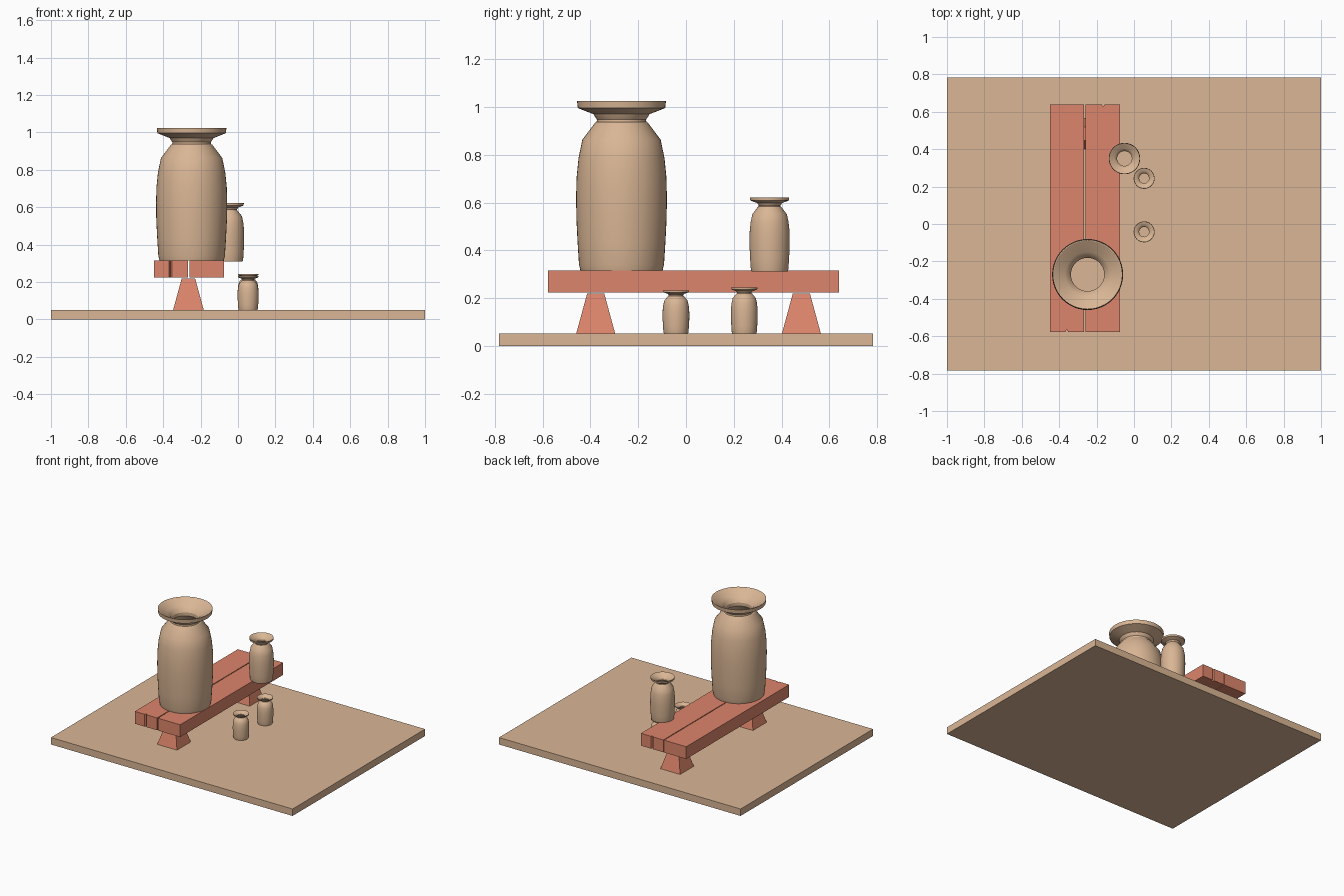
import bpy, bmesh, math

if "Cube" in bpy.data.objects:
    bpy.data.objects.remove(bpy.data.objects["Cube"])


def material(name, rgb):
    m = bpy.data.materials.new(name)
    m.diffuse_color = (*rgb, 1)
    m.use_nodes = True
    m.node_tree.nodes["Principled BSDF"].inputs["Base Color"].default_value = m.diffuse_color
    return m


CLAY = material("clay tan", (0.70, 0.468, 0.30))
WOOD = material("red wood", (0.72, 0.235, 0.147))


def make_object(name, bm, mat):
    bmesh.ops.recalc_face_normals(bm, faces=bm.faces)
    me = bpy.data.meshes.new(name)
    bm.to_mesh(me)
    bm.free()
    me.materials.append(mat)
    ob = bpy.data.objects.new(name, me)
    bpy.context.collection.objects.link(ob)
    return ob


def prism(name, outline, z0, z1, mat, top=None):
    """Closed solid between an outline at z0 and the same (or a top) outline at z1."""
    bm = bmesh.new()
    lo = [bm.verts.new((x, y, z0)) for x, y in outline]
    hi = [bm.verts.new((x, y, z1)) for x, y in (top or outline)]
    bm.faces.new(lo)
    bm.faces.new(hi)
    n = len(lo)
    for i in range(n):
        j = (i + 1) % n
        bm.faces.new((lo[i], lo[j], hi[j], hi[i]))
    return make_object(name, bm, mat)


def rect(cx, cy, hx, hy):
    return [(cx - hx, cy - hy), (cx + hx, cy - hy), (cx + hx, cy + hy), (cx - hx, cy + hy)]


# ground slab
prism("ground_slab", rect(0, 0, 1, 0.783), 0, 0.052, CLAY)

# bench: two planks, each with a small split notch in one end
Z0, Z1, YF, YB = 0.224, 0.316, -0.577, 0.64
prism("left_plank", [(-0.45, YF), (-0.368, YF), (-0.36, YF + 0.014), (-0.352, YF),
                     (-0.266, YF), (-0.266, YB), (-0.45, YB)], Z0, Z1, WOOD)
prism("right_plank", [(-0.26, YF), (-0.075, YF), (-0.075, YB), (-0.157, YB),
                      (-0.165, YB - 0.014), (-0.173, YB), (-0.26, YB)], Z0, Z1, WOOD)

# tapered bench feet
for name, y in (("front_foot", -0.378), ("back_foot", 0.483)):
    prism(name, rect(-0.265, y, 0.082, 0.082), 0.05, 0.219, WOOD,
          top=rect(-0.265, y, 0.036, 0.036))

# jar profile (radius, height): outside from base to rim, then down the inside
PROFILE = [(0, 0), (0.172, 0), (0.178, 0.025), (0.184, 0.12), (0.189, 0.22), (0.190, 0.31),
           (0.188, 0.39), (0.180, 0.47), (0.164, 0.547), (0.111, 0.618), (0.104, 0.621),
           (0.103, 0.632), (0.114, 0.648), (0.117, 0.654), (0.183, 0.68), (0.186, 0.709),
           (0.181, 0.709), (0.120, 0.672), (0.104, 0.660), (0.089, 0.635), (0.089, 0.610),
           (0.145, 0.54), (0.170, 0.38), (0.172, 0.22), (0.160, 0.02), (0, 0.02)]


def jar(name, x, y, z, radius, height, sides=48):
    bm = bmesh.new()
    verts = [bm.verts.new((r, 0, h)) for r, h in PROFILE]
    edges = [bm.edges.new(p) for p in zip(verts, verts[1:])]
    bmesh.ops.spin(bm, geom=verts + edges, cent=(0, 0, 0), axis=(0, 0, 1),
                   angle=2 * math.pi, steps=sides)
    bmesh.ops.remove_doubles(bm, verts=bm.verts, dist=1e-5)
    bmesh.ops.scale(bm, vec=(radius / 0.19, radius / 0.19, height / 0.709), verts=bm.verts)
    ob = make_object(name, bm, CLAY)
    ob.location = (x, y, z)
    bpy.ops.object.select_all(action='DESELECT')
    ob.select_set(True)
    bpy.context.view_layer.objects.active = ob
    bpy.ops.object.shade_smooth_by_angle(angle=math.radians(30))


# jars
jar("large_jar", -0.248, -0.27, 0.316, 0.19, 0.709)
jar("medium_jar", -0.051, 0.35, 0.311, 0.084, 0.311)
jar("small_jar_back", 0.054, 0.244, 0.052, 0.056, 0.192)
jar("small_jar_front", 0.054, -0.042, 0.052, 0.056, 0.180)
